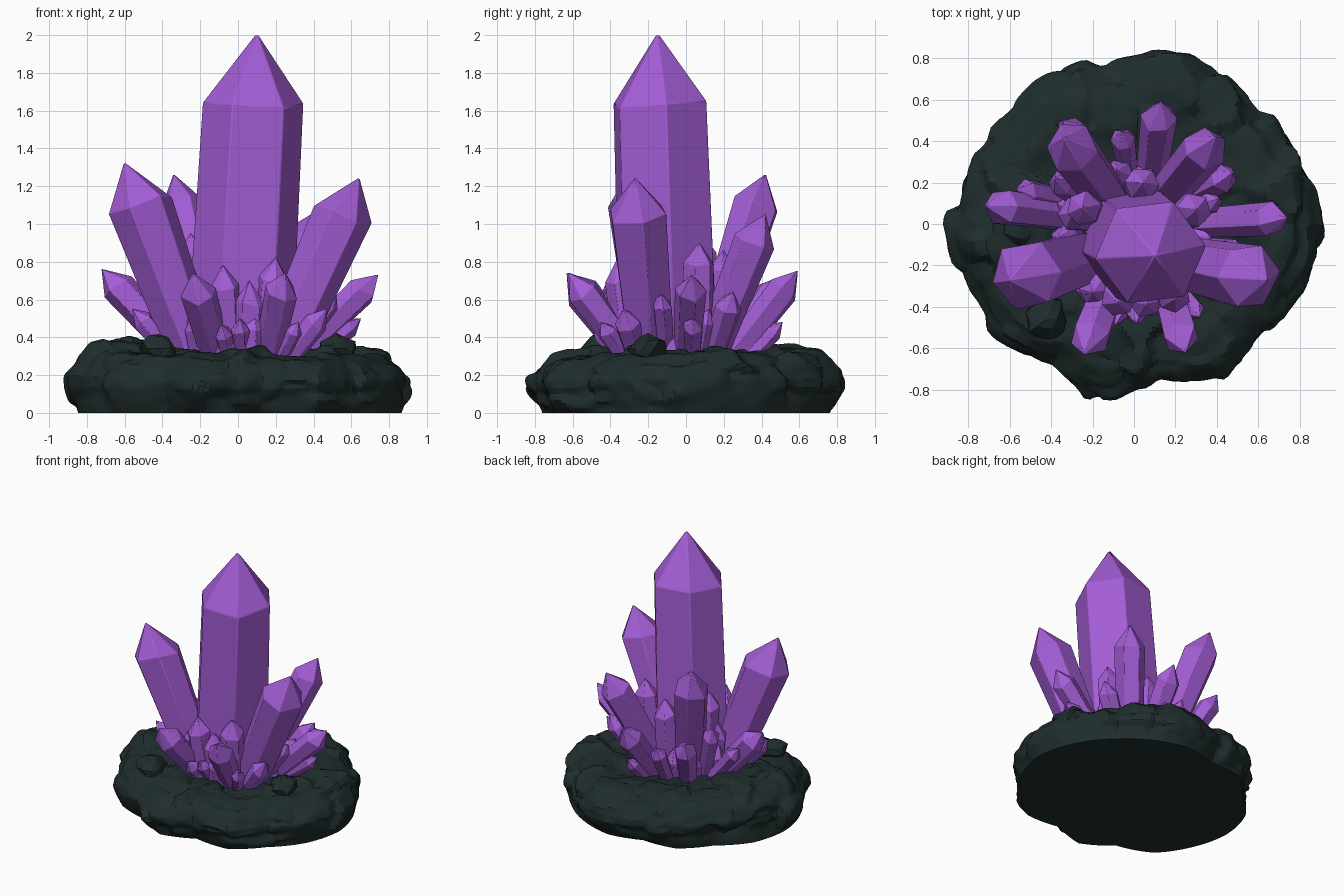
import bpy, bmesh, math, random
from mathutils import Vector, noise

random.seed(4)
cube = bpy.data.objects.get("Cube")
if cube:
    bpy.data.objects.remove(cube)


def material(name, rgb):
    m = bpy.data.materials.new(name)
    m.use_nodes = True
    m.diffuse_color = (*rgb, 1)
    m.node_tree.nodes["Principled BSDF"].inputs["Base Color"].default_value = (*rgb, 1)
    return m


purple = material("purple crystal", (0.37, 0.11, 0.67))
stone = material("dark stone", (0.014, 0.026, 0.026))


def finish(bm, name, mat, angle):
    bmesh.ops.recalc_face_normals(bm, faces=bm.faces)
    mesh = bpy.data.meshes.new(name)
    bm.to_mesh(mesh)
    bm.free()
    mesh.materials.append(mat)
    ob = bpy.data.objects.new(name, mesh)
    bpy.context.collection.objects.link(ob)
    bpy.ops.object.select_all(action='DESELECT')
    ob.select_set(True)
    bpy.context.view_layer.objects.active = ob
    bpy.ops.object.shade_smooth_by_angle(angle=math.radians(angle))
    return ob


def bridge(bm, rings):
    for a, b in zip(rings, rings[1:]):
        for i in range(len(a)):
            j = (i + 1) % len(a)
            bm.faces.new((a[i], a[j], b[j], b[i]))


def crystal(name, tip, base, r, taper=0.82, phase=None, wobble=0.12):
    """Six-sided shaft with a slightly uneven pointed cap."""
    tip, base = Vector(tip), Vector(base)
    axis = (tip - base).normalized()
    side = (Vector((1, 0, 0)) - axis * axis.x).normalized()
    up = axis.cross(side)
    shoulder = tip - axis * r * 1.35
    phase = random.uniform(0, 60) if phase is None else phase
    angles = [math.radians(phase + 60 * i) + random.uniform(-wobble, wobble) for i in range(6)]
    drops = [random.uniform(-wobble, wobble) * 1.6 * r for _ in angles]
    bm = bmesh.new()
    rings = []
    for t in (0, 0.5, 1):
        rad = r * (taper + (1 - taper) * t)
        centre = base.lerp(shoulder, t)
        rings.append([bm.verts.new(centre + (side * math.cos(a) + up * math.sin(a)) * rad
                                   + axis * d * t) for a, d in zip(angles, drops)])
    bridge(bm, rings)
    bm.faces.new(rings[0])
    # The point is raised by what the bevel wears off
    point = bm.verts.new(tip + axis * r * 0.05)
    for i in range(6):
        bm.faces.new((rings[-1][i], rings[-1][(i + 1) % 6], point))
    ob = finish(bm, name, purple, 25)
    bevel = ob.modifiers.new("worn edges", 'BEVEL')
    bevel.width = r * 0.02
    bevel.segments = 1
    return ob


# Central column and the two large leaning crystals
crystal("main_crystal", (0.1, -0.15, 2.0), (0.0, -0.09, 0.2), 0.269, 1.06, 8, 0.04)
crystal("large_right_crystal", (-0.6, -0.27, 1.32), (-0.21, -0.15, 0.25), 0.175, 0.78)
crystal("large_left_crystal", (0.64, -0.27, 1.24), (0.2, -0.18, 0.25), 0.16, 0.8)

# Medium and small crystals fanning outwards: tip, base, radius
fan = [
    ((-0.34, 0.42, 1.26), (-0.1, 0.1, 0.25), 0.13),
    ((0.39, 0.42, 1.05), (0.12, 0.1, 0.25), 0.112),
    ((0.13, 0.59, 0.75), (0.08, 0.2, 0.25), 0.09),
    ((-0.72, 0.09, 0.76), (-0.25, 0.03, 0.25), 0.092),
    ((0.74, 0.03, 0.73), (0.25, 0.0, 0.25), 0.085),
    ((-0.24, -0.63, 0.74), (-0.1, -0.25, 0.25), 0.098),
    ((0.25, -0.62, 0.74), (0.15, -0.25, 0.25), 0.09),
    ((-0.34, 0.5, 0.72), (-0.16, 0.2, 0.25), 0.08),
    ((0.48, 0.25, 0.64), (0.22, 0.12, 0.25), 0.075),
    ((-0.57, 0.17, 0.62), (-0.25, 0.1, 0.25), 0.06),
    ((-0.38, 0.22, 0.75), (-0.22, 0.1, 0.25), 0.065),
    ((-0.06, 0.45, 0.6), (-0.03, 0.25, 0.25), 0.06),
    ((0.65, 0.04, 0.5), (0.35, 0.03, 0.27), 0.055),
    ((0.52, -0.13, 0.63), (0.25, -0.1, 0.25), 0.055),
    ((-0.56, -0.2, 0.55), (-0.3, -0.15, 0.25), 0.06),
    ((0.47, -0.33, 0.55), (0.25, -0.25, 0.27), 0.07),
    ((0.14, 0.51, 0.48), (0.1, 0.3, 0.25), 0.05),
    ((0.01, -0.48, 0.5), (0.02, -0.3, 0.25), 0.05),
    ((-0.09, -0.49, 0.47), (-0.05, -0.3, 0.25), 0.05),
    ((0.32, -0.45, 0.48), (0.2, -0.3, 0.25), 0.05),
    ((0.41, 0.12, 0.55), (0.25, 0.06, 0.25), 0.055),
]
for n, (tip, base, r) in enumerate(fan):
    crystal(f"fan_crystal_{n + 1}", tip, base, r)

# Short upright crystals hugging the column
hugging = [(-0.08, -0.38, 0.78), (0.2, -0.36, 0.82), (-0.25, 0.08, 0.95), (0.04, 0.2, 0.86),
           (0.3, 0.07, 0.9), (0.06, -0.39, 0.7), (-0.2, -0.33, 0.62), (-0.3, 0.05, 0.72)]
for n, (x, y, z) in enumerate(hugging):
    crystal(f"hugging_crystal_{n + 1}", (x, y, z), (x * 0.8, y * 0.8, 0.25), 0.085, 1)

# Ring of low stubs filling the foot of the cluster
for n in range(14):
    a = 2 * math.pi * n / 14
    x, y = math.cos(a), math.sin(a)
    crystal(f"foot_crystal_{n + 1}", (x * 0.37, y * 0.34 - 0.07, random.uniform(0.44, 0.58)),
            (x * 0.26, y * 0.26 - 0.07, 0.22), 0.075, 1)

# Rock base: lumpy outline radii every 20 degrees, lofted through a rounded profile
outline = [.9, .88, .86, .86, .86, .79, .86, .81, .87, .88, .87, .87, .78, .86, .76, .87, .84, .88]
profile = [(0.93, 0), (0.96, 0.06), (1, 0.13), (1, 0.18), (0.95, 0.25), (0.87, 0.31),
           (0.76, 0.335), (0.62, 0.335), (0.45, 0.325), (0.25, 0.32), (0.06, 0.32)]
SEGS, STEPS = 180, 5


def rock_point(k, s, z):
    u = k / SEGS * len(outline)
    i, f = int(u), u % 1
    rad = outline[i] * (1 - f) + outline[(i + 1) % len(outline)] * f
    a = 2 * math.pi * k / SEGS
    # The foot is wider from side to side than from front to back
    rad *= 1 + 0.035 * math.cos(2 * a) * max(0, 1 - z / 0.13)
    p = Vector((math.cos(a) * rad * s, math.sin(a) * rad * s, z))
    # Broken plates: each cell is shifted and tilted, blending into its neighbour at a crack
    out = Vector((p.x * s * s, p.y * s * s, (z - 0.17) * 4)).normalized()
    q = p * 4.2 + noise.noise_vector(p * 4) * 0.3
    dist, cells = noise.voronoi(q)
    heights = []
    for c in cells[:2]:
        rnd = noise.cell_vector(c) - Vector((0.5, 0.5, 0.5))
        heights.append(rnd.x * 0.05 + (q - c).dot(rnd) * 0.08)
    gap = min(1, (dist[1] - dist[0]) / 0.14)
    d = heights[0] * (1 + gap) / 2 + heights[1] * (1 - gap) / 2
    d += noise.noise(p * 9) * 0.016 + noise.noise(p * 20) * 0.01 - 0.016 * (1 - gap)
    p += out * d * min(1, z / 0.08)
    # The rim rises towards one side and dips at the front
    p.z += (0.07 * max(0, -p.x) - 0.04 * max(0, -p.y)) * (z / 0.33) ** 2
    p.z = max(p.z, 0)
    return p


bm = bmesh.new()
rings = []
for (s0, z0), (s1, z1) in zip(profile, profile[1:]):
    for t in range(STEPS):
        w = t / STEPS
        rings.append([bm.verts.new(rock_point(k, s0 + (s1 - s0) * w, z0 + (z1 - z0) * w))
                      for k in range(SEGS)])
bridge(bm, rings)
bm.faces.new(rings[-1])
bmesh.ops.smooth_vert(bm, verts=[v for ring in rings[1:] for v in ring], factor=0.5,
                      use_axis_x=True, use_axis_y=True, use_axis_z=True)
bm.faces.new(rings[0])
finish(bm, "rock_base", stone, 20)

# Loose chunks standing proud of the rock
for n, (x, y, z, r) in enumerate([(-0.42, -0.46, 0.34, 0.1), (0.52, -0.2, 0.34, 0.1),
                                  (-0.58, -0.02, 0.34, 0.1)]):
    bm = bmesh.new()
    bmesh.ops.create_icosphere(bm, subdivisions=2, radius=r)
    for v in bm.verts:
        v.co *= 1 + noise.noise(v.co * 12 + Vector((n, 0, 0))) * 0.35
        v.co.z *= 0.75
        v.co += Vector((x, y, z))
    finish(bm, f"rim_chunk_{n + 1}", stone, 20)
